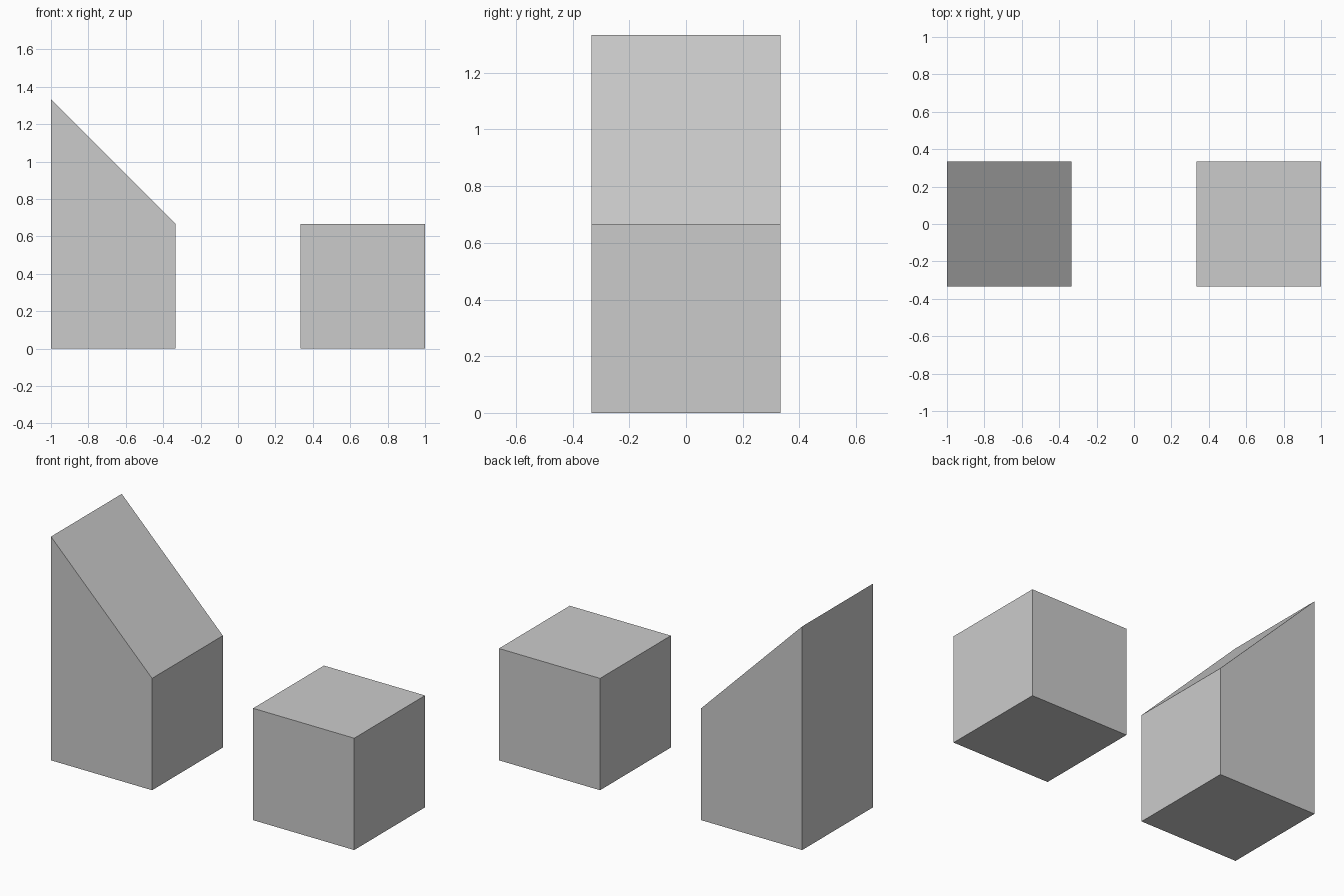
import bpy, bmesh

if "Cube" in bpy.data.objects:
    bpy.data.objects.remove(bpy.data.objects["Cube"])

S = 2 / 3  # block width


def block(name, x, left_height, right_height):
    """Square-based block whose top slopes along x."""
    bm = bmesh.new()
    bmesh.ops.create_cube(bm, size=S)
    for v in bm.verts:
        if v.co.z > 0:
            v.co.z = left_height if v.co.x < 0 else right_height
        else:
            v.co.z = 0
    mesh = bpy.data.meshes.new(name)
    bm.to_mesh(mesh)
    bm.free()
    ob = bpy.data.objects.new(name, mesh)
    ob.location.x = x
    bpy.context.collection.objects.link(ob)


# Tall block with a 45 degree slanted top, and a plain cube
block("slanted_block", -S, 2 * S, S)
block("cube_block", S, S, S)
